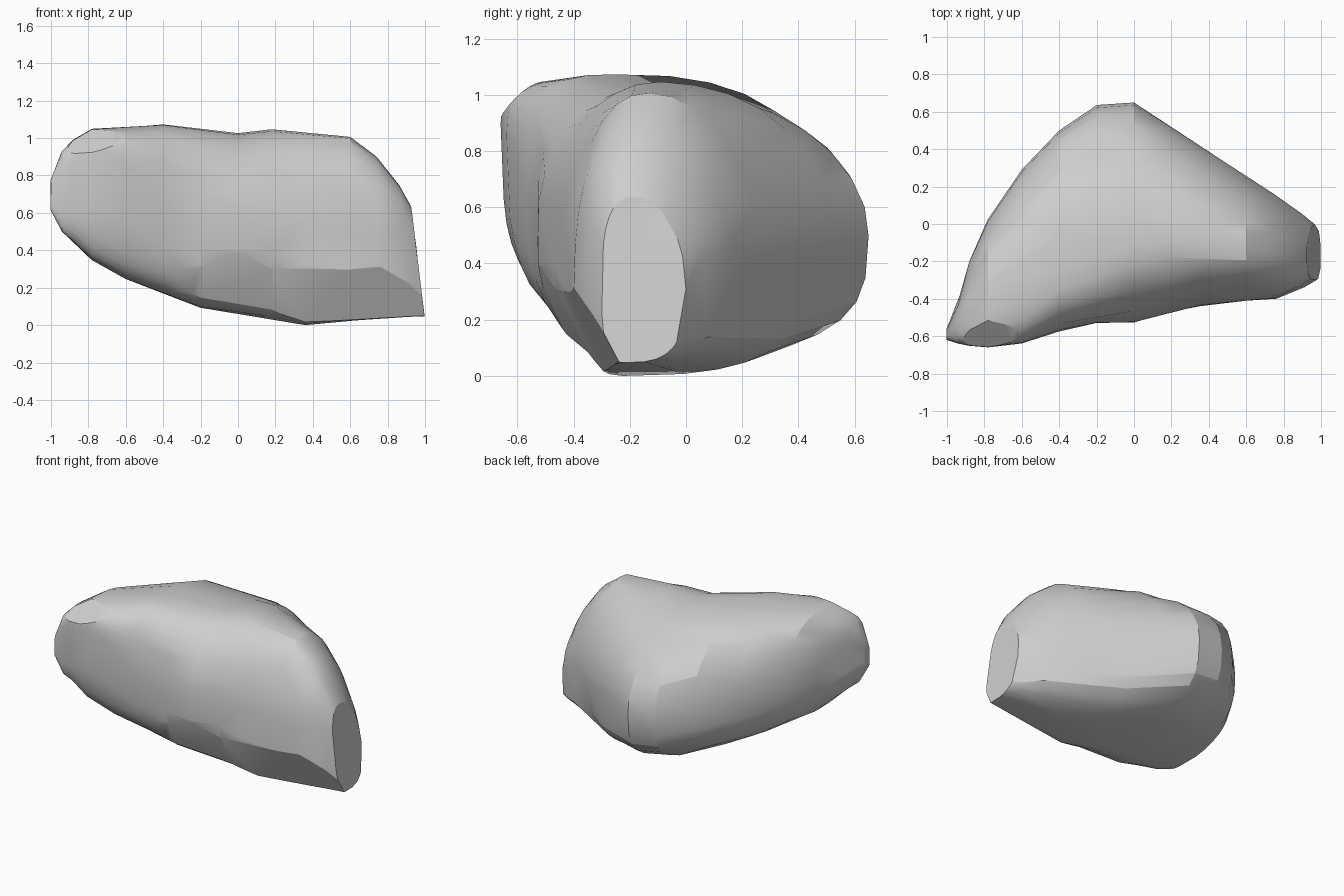
import bpy, bmesh, math
from mathutils import Vector, noise

cube = bpy.data.objects.get("Cube")
if cube:
    bpy.data.objects.remove(cube, do_unlink=True)

# Stone colour
stone = bpy.data.materials.new("stone grey")
stone.use_nodes = True
stone_colour = (0.62, 0.62, 0.62, 1.0)
stone.diffuse_color = stone_colour
stone.node_tree.nodes["Principled BSDF"].inputs["Base Color"].default_value = stone_colour

# Slices along the length, in hundredths:
# x, front y, back y, crest y, bottom z, top z, front z, back z
SLICES = [
    (-100, -62, -56, -59, 62, 78, 70, 70),
    (-94, -64, -41, -56, 50, 93, 82, 68),
    (-88, -65, -20, -52, 45, 99, 88, 64),
    (-78, -66, 2, -45, 35, 105, 90, 62),
    (-60, -64, 29, -38, 25, 106, 86, 60),
    (-40, -57, 50, -25, 17, 108, 66, 56),
    (-20, -53, 64, -18, 10, 106, 54, 51),
    (0, -53, 65, -12, 6, 103, 50, 50),
    (18, -48, 54, -9, 4, 105, 50, 46),
    (36, -44, 42, -10, 0, 103, 42, 42),
    (60, -41, 26, -13, 3, 101, 38, 38),
    (76, -40, 16, -16, 4, 91, 34, 36),
    (90, -34, 6, -19, 5, 75, 32, 32),
    (96, -30, 0, -18, 5, 64, 30, 30),
]
PER_QUARTER = 8


def quarter(a, b, corner, power):
    """Rounded quarter from a towards b; a larger power hugs the corner."""
    points = []
    centre = a + b - corner
    for i in range(PER_QUARTER):
        t = i / PER_QUARTER * math.pi / 2
        ca, cb = math.cos(t) ** (2 / power), math.sin(t) ** (2 / power)
        points.append(centre + (a - centre) * ca + (b - centre) * cb)
    return points


def ring(bm, values):
    x, front, back, crest, low, high, front_z, back_z = (v / 100 for v in values)
    keel = front * 0.75 + back * 0.25
    f, b = Vector((front, front_z)), Vector((back, back_z))
    t, k = Vector((crest, high)), Vector((keel, low))
    thin_end, blunt_end = x < -0.1, x > 0.8
    # Squarer shoulders at both ends, rounder in the tall middle
    outline = quarter(f, t, Vector((front, high)), 2.8 if thin_end or blunt_end else 2.2)
    outline += quarter(t, b, Vector((back, high)), 2.4 if x < -0.3 else 2.0)
    outline += quarter(b, k, Vector((back, low)), 3.0)
    outline += quarter(k, f, Vector((front, low)), 2.7 if thin_end or blunt_end else 2.2)
    verts = []
    for y, z in outline:
        lean = 0.12 * (0.35 - z) * max(0, (x - 0.7) / 0.25)
        verts.append(bm.verts.new((x + lean, y, z)))
    return verts


# Rock body lofted through the slices
bm = bmesh.new()
rings = [ring(bm, s) for s in SLICES]
count = len(rings[0])
for a, b in zip(rings, rings[1:]):
    for i in range(count):
        j = (i + 1) % count
        bm.faces.new((a[i], a[j], b[j], b[i]))
bm.faces.new(rings[0])
bm.faces.new(rings[-1])
bmesh.ops.recalc_face_normals(bm, faces=bm.faces)

# Slight uneven weathering
bm.normal_update()
for v in bm.verts:
    v.co += v.normal * 0.008 * noise.noise(v.co * 4)

# Chipped flats: point on the plane, outward direction
CHIPS = [
    ((0.5, 0.32, 0.4), (0.55, 0.82, -0.08)),
    ((0.2, -0.43, 0.25), (0.1, -0.88, -0.45)),
    ((-0.6, -0.6, 1.0), (-0.1, -0.65, 0.75)),
]
for point, direction in CHIPS:
    cut = bmesh.ops.bisect_plane(bm, geom=bm.verts[:] + bm.edges[:] + bm.faces[:],
                                 plane_co=point, plane_no=direction, clear_outer=True)
    edges = [e for e in cut["geom_cut"] if isinstance(e, bmesh.types.BMEdge)]
    bmesh.ops.holes_fill(bm, edges=edges, sides=0)
bmesh.ops.remove_doubles(bm, verts=bm.verts, dist=0.004)

# Seat on the ground
ground = min(v.co.z for v in bm.verts)
bmesh.ops.translate(bm, verts=bm.verts, vec=(0, 0, -ground))

# Merge nearly flat areas into broad facets
bmesh.ops.dissolve_limit(bm, angle_limit=math.radians(6),
                         verts=bm.verts, edges=bm.edges)
bmesh.ops.triangulate(bm, faces=bm.faces)
bmesh.ops.recalc_face_normals(bm, faces=bm.faces)

mesh = bpy.data.meshes.new("boulder")
bm.to_mesh(mesh)
bm.free()
mesh.materials.append(stone)
boulder = bpy.data.objects.new("boulder", mesh)
bpy.context.collection.objects.link(boulder)
bpy.context.view_layer.objects.active = boulder
boulder.select_set(True)
bpy.ops.object.shade_smooth_by_angle(angle=math.radians(22))
